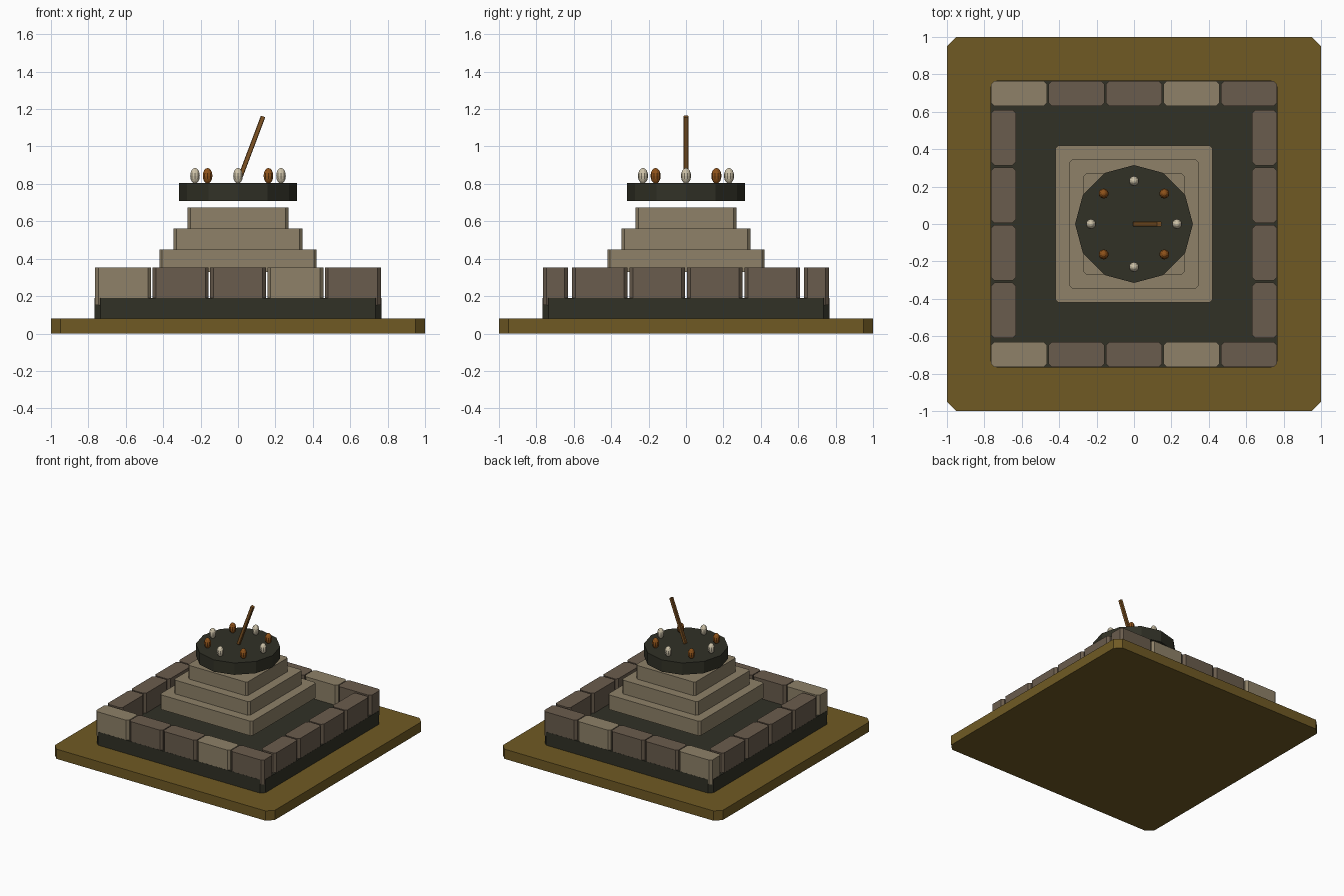
import bpy, bmesh, math
from mathutils import Matrix

if "Cube" in bpy.data.objects:
    bpy.data.objects.remove(bpy.data.objects["Cube"])


def material(name, r, g, b):
    # sRGB 0-255 to linear diffuse colour
    def lin(c):
        c /= 255
        return c / 12.92 if c <= 0.04045 else ((c + 0.055) / 1.055) ** 2.4
    m = bpy.data.materials.new(name)
    m.diffuse_color = (lin(r), lin(g), lin(b), 1)
    m.use_nodes = True
    m.node_tree.nodes["Principled BSDF"].inputs["Base Color"].default_value = m.diffuse_color
    return m


OLIVE = material("olive ground", 112, 90, 36)
DARK = material("dark slate", 49, 49, 38)
PALE = material("pale stone", 142, 129, 104)
BROWN = material("brown stone", 106, 92, 77)
WOOD = material("bronze rod", 128, 84, 36)
AMBER = material("amber bead", 142, 82, 26)
IVORY = material("ivory bead", 205, 194, 168)


def finish(bm, name, mat):
    bmesh.ops.recalc_face_normals(bm, faces=bm.faces)
    me = bpy.data.meshes.new(name)
    bm.to_mesh(me)
    bm.free()
    me.materials.append(mat)
    ob = bpy.data.objects.new(name, me)
    bpy.context.collection.objects.link(ob)
    return ob


def block(name, mat, cx, cy, hx, hy, z0, z1, c):
    """Box with its four upright edges chamfered by c."""
    plan = [(hx - c, -hy), (hx, c - hy), (hx, hy - c), (hx - c, hy),
            (c - hx, hy), (-hx, hy - c), (-hx, c - hy), (c - hx, -hy)]
    bm = bmesh.new()
    face = bm.faces.new([bm.verts.new((cx + x, cy + y, z0)) for x, y in plan])
    ext = bmesh.ops.extrude_face_region(bm, geom=[face])
    top = [v for v in ext["geom"] if isinstance(v, bmesh.types.BMVert)]
    bmesh.ops.translate(bm, verts=top, vec=(0, 0, z1 - z0))
    if not any(abs(f.calc_center_median().z - z0) < 1e-6 for f in bm.faces):
        bm.faces.new([v for v in bm.verts if v not in top])
    return finish(bm, name, mat)


# Ground slab and plinth
block("ground_slab", OLIVE, 0, 0, 1, 1, 0, 0.08, 0.05)
block("plinth", DARK, 0, 0, 0.766, 0.766, 0.08, 0.19, 0.03)

# Ring of wall stones
for side, s in (("front", -1), ("back", 1)):
    for i in range(5):
        block(f"{side}_stone_{i}", PALE if i % 3 == 0 else BROWN,
              (i - 2) * 0.307, s * 0.698, 0.15, 0.067, 0.153, 0.353, 0.018)
for side, s in (("left", -1), ("right", 1)):
    for i in range(4):
        block(f"{side}_stone_{i}", BROWN, s * 0.698, (i - 1.5) * 0.308,
              0.067, 0.148, 0.153, 0.353, 0.018)

# Stepped pedestal
for i in range(3):
    h = 0.42 - 0.075 * i
    z = 0.33 + 0.1125 * i
    block(f"pedestal_step_{i}", PALE, 0, 0, h, h, z, z + 0.12, 0.015)

# Twelve-sided dial
bm = bmesh.new()
bmesh.ops.create_cone(bm, cap_ends=True, segments=12, radius1=0.315,
                      radius2=0.315, depth=0.097,
                      matrix=Matrix.Translation((0, 0, 0.757)))
finish(bm, "dial", DARK)

# Hour beads
for i in range(8):
    a = i * math.pi / 4
    bm = bmesh.new()
    bmesh.ops.create_uvsphere(
        bm, u_segments=10, v_segments=8, radius=1,
        matrix=Matrix.Translation((0.23 * math.cos(a), 0.23 * math.sin(a), 0.843))
        @ Matrix.Diagonal((0.027, 0.027, 0.042, 1)))
    finish(bm, f"hour_bead_{i}", AMBER if i % 2 else IVORY)

# Leaning pointer rod
rod = block("pointer_rod", WOOD, 0, 0, 0.0125, 0.0125, -0.182, 0.182, 0.003)
rod.data.transform(Matrix.Translation((0.07, 0, 0.99)) @ Matrix.Rotation(0.36, 4, 'Y'))
